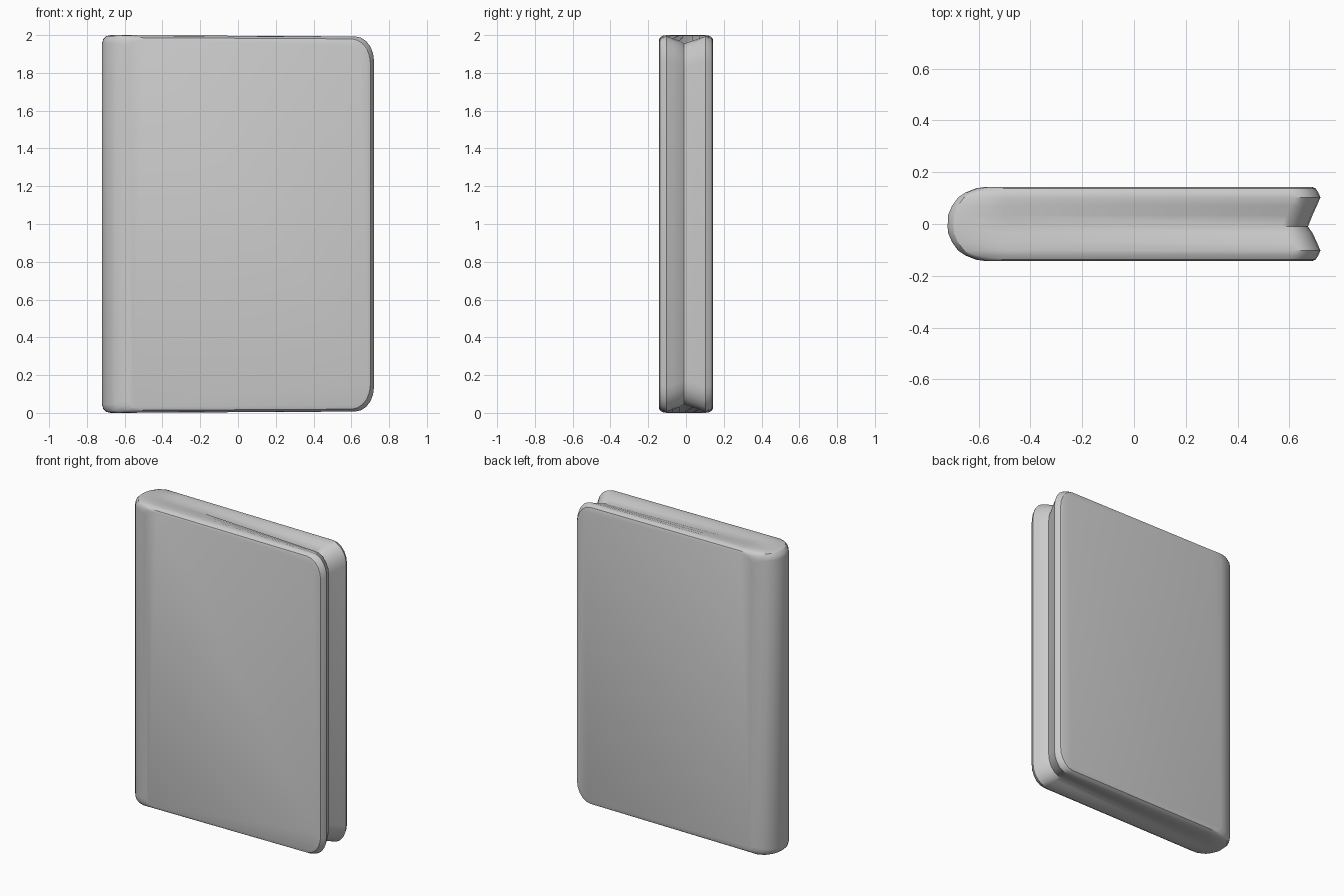
import bpy, bmesh, math

if "Cube" in bpy.data.objects:
    bpy.data.objects.remove(bpy.data.objects["Cube"])

CREASE_Y = -0.01   # where the two covers meet

# Layers through the thickness: y, spine x, opening x, half height at spine, half height at opening
LAYERS = [
    (0.143, -0.575, 0.688, 0.975, 0.965),
    (0.138, -0.61, 0.701, 0.987, 0.980),
    (0.122, -0.65, 0.712, 0.997, 0.989),
    (0.102, -0.68, 0.720, 1.000, 0.993),
    (0.070, -0.703, 0.706, 1.000, 0.982),
    (0.035, -0.718, 0.690, 1.000, 0.970),
]
CREASE = (CREASE_Y, -0.72, 0.672, 1.000, 0.955)
rings_data = LAYERS + [CREASE] + [(-y, *rest) for y, *rest in reversed(LAYERS)]


def outline(y, left, right, h_left, h_right):
    """Rounded page outline in the xz plane: small spine corners, large opening corners."""
    half = []
    r = 0.045
    for i in range(4):
        a = math.pi - i * math.pi / 6
        half.append((left + r + r * math.cos(a), h_left - r + r * math.sin(a)))
    if y == CREASE_Y or h_right < h_left:
        x = -0.5
        half.append((x, h_left - 0.001))
    rx, rz = 0.10, 0.13
    for i in range(6):
        a = math.pi / 2 - i * math.pi / 10
        half.append((right - rx + rx * math.cos(a), h_right - rz + rz * math.sin(a)))
    # mirror the upper half to the lower half
    pts = half + [(x, -z) for x, z in reversed(half)]
    return [(x, y, z + 1) for x, z in pts]


# Folded case: loft the outlines from back to front and cap both covers
bm = bmesh.new()
rings = [[bm.verts.new(p) for p in outline(*d)] for d in rings_data]
for a, b in zip(rings, rings[1:]):
    n = len(a)
    for i in range(n):
        j = (i + 1) % n
        bm.faces.new((a[i], a[j], b[j], b[i]))
bm.faces.new(rings[0])
bm.faces.new(rings[-1])
bmesh.ops.recalc_face_normals(bm, faces=bm.faces[:])
mesh = bpy.data.meshes.new("folded_case")
bm.to_mesh(mesh)
bm.free()

case = bpy.data.objects.new("folded_case", mesh)
bpy.context.collection.objects.link(case)
bpy.context.view_layer.objects.active = case
case.select_set(True)
bpy.ops.object.shade_smooth_by_angle(angle=math.radians(30))
